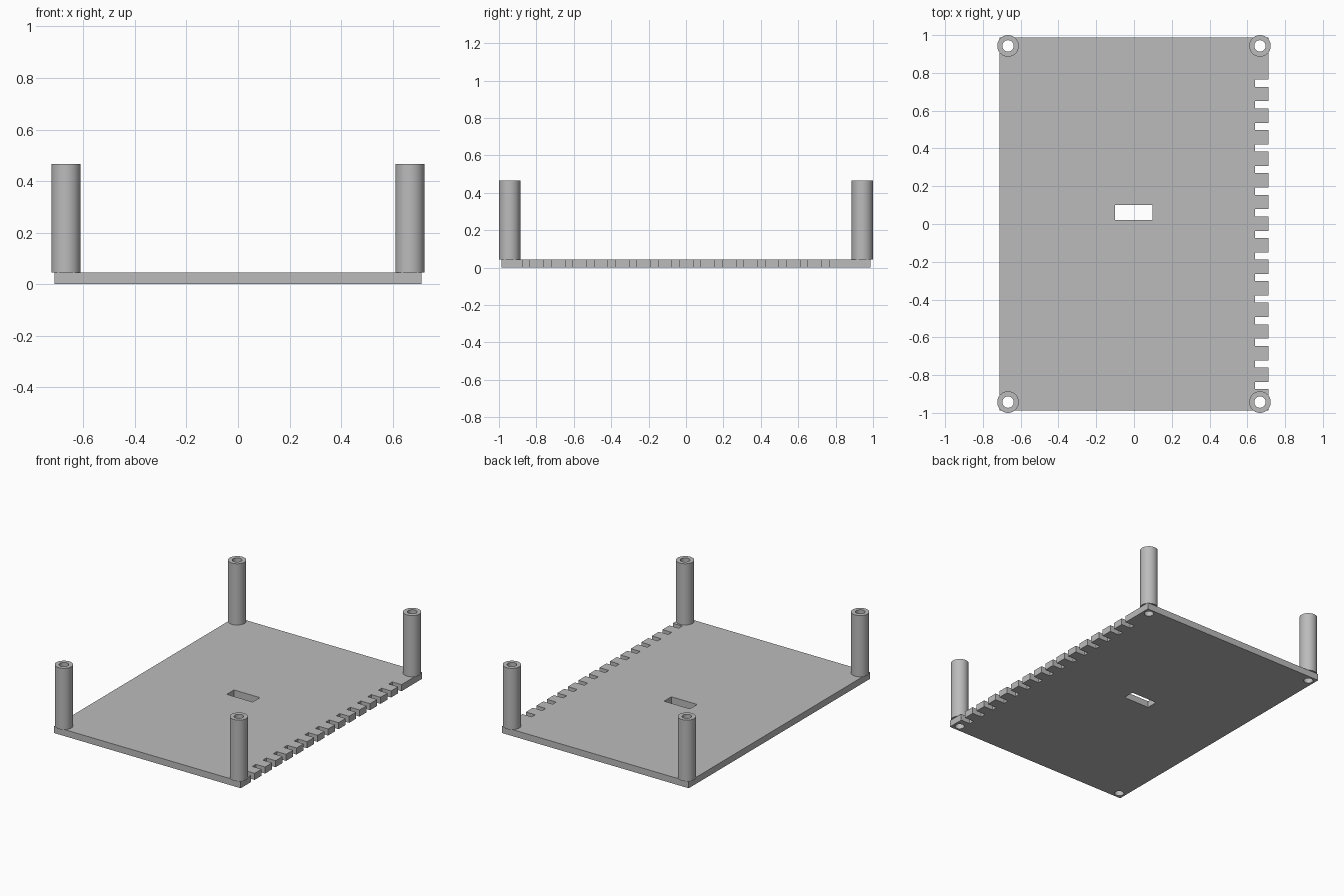
import bpy
import bmesh
from math import cos, sin, pi

cube = bpy.data.objects.get("Cube")
if cube:
    bpy.data.objects.remove(cube, do_unlink=True)

grey = bpy.data.materials.new("plain grey")
grey.use_nodes = True
colour = (0.5, 0.5, 0.5, 1)
grey.diffuse_color = colour
grey.node_tree.nodes["Principled BSDF"].inputs["Base Color"].default_value = colour

HALF_X, HALF_Y, THICK, TOP = 0.712, 0.987, 0.045, 0.467
POST_X, POST_Y, POST_R, BORE_R = 0.667, 0.943, 0.057, 0.03


def circle(cx, cy, r, n=48):
    return [(cx + r * cos(2 * pi * i / n), cy + r * sin(2 * pi * i / n)) for i in range(n)]


def rect(x0, x1, y0, y1):
    return [(x0, y0), (x1, y0), (x1, y1), (x0, y1)]


def extruded(name, loops, z0, z1):
    """Fill an outline with holes, then extrude it upwards."""
    bm = bmesh.new()
    edges = []
    for loop in loops:
        vs = [bm.verts.new((x, y, z0)) for x, y in loop]
        edges += [bm.edges.new((a, b)) for a, b in zip(vs, vs[1:] + vs[:1])]
    bmesh.ops.triangle_fill(bm, edges=edges, use_beauty=True, normal=(0, 0, 1))
    ext = bmesh.ops.extrude_face_region(bm, geom=bm.faces[:], use_keep_orig=True)
    for v in ext["geom"]:
        if isinstance(v, bmesh.types.BMVert):
            v.co.z = z1
    bmesh.ops.recalc_face_normals(bm, faces=bm.faces[:])
    mesh = bpy.data.meshes.new(name)
    bm.to_mesh(mesh)
    bm.free()
    mesh.materials.append(grey)
    obj = bpy.data.objects.new(name, mesh)
    bpy.context.collection.objects.link(obj)
    bpy.ops.object.select_all(action="DESELECT")
    obj.select_set(True)
    bpy.context.view_layer.objects.active = obj
    bpy.ops.object.shade_smooth_by_angle(angle=pi / 6)
    return obj


# Plate outline with a row of notches along the left edge
outline = [(-HALF_X, HALF_Y), (-HALF_X, -HALF_Y), (HALF_X, -HALF_Y)]
for i in range(15):
    y = -0.855 + i * 0.1143
    lo, hi = y - 0.019, y + 0.019
    outline += [(HALF_X, lo), (0.641, lo), (0.641, hi), (HALF_X, hi)]
outline.append((HALF_X, HALF_Y))

corners = {
    "front_right": (-POST_X, -POST_Y), "front_left": (POST_X, -POST_Y),
    "back_right": (-POST_X, POST_Y), "back_left": (POST_X, POST_Y),
}

# Base plate with central slot and corner bores
slot = rect(-0.1, 0.097, 0.021, 0.1)
bores = [circle(x, y, BORE_R) for x, y in corners.values()]
extruded("base_plate", [outline, slot] + bores, 0, THICK)

# Hollow corner posts
for corner, (x, y) in corners.items():
    extruded(corner + "_post", [circle(x, y, POST_R), circle(x, y, BORE_R)], THICK, TOP)
